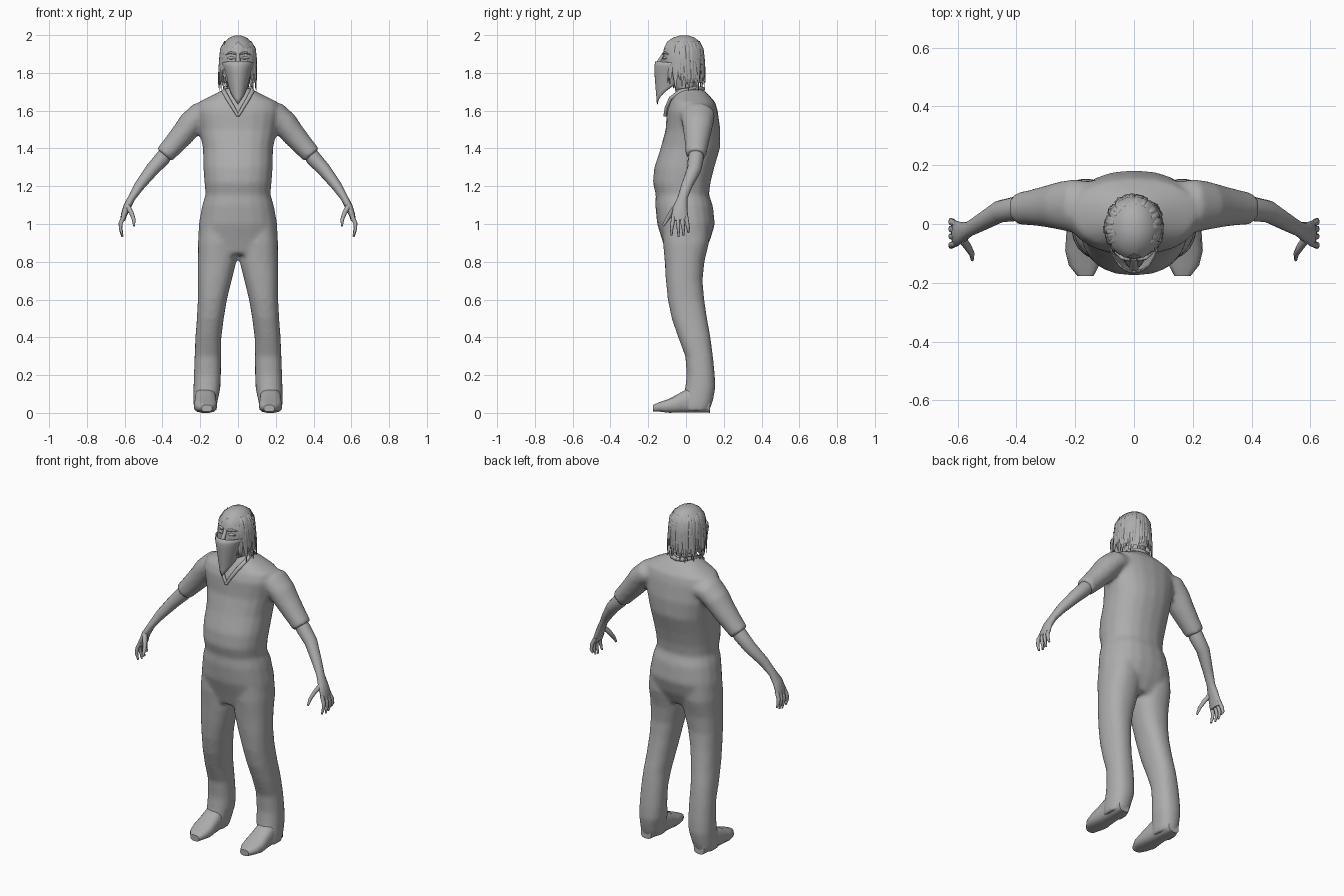
import bpy, bmesh, math, random
from mathutils import Vector

random.seed(4)
GREY = bpy.data.materials.new("plain_grey")
GREY.diffuse_color = (0.42, 0.42, 0.42, 1)


def finish(bm, name, angle=50):
    bmesh.ops.recalc_face_normals(bm, faces=bm.faces)
    me = bpy.data.meshes.new(name)
    bm.to_mesh(me)
    bm.free()
    me.materials.append(GREY)
    ob = bpy.data.objects.new(name, me)
    bpy.context.collection.objects.link(ob)
    bpy.ops.object.select_all(action='DESELECT')
    ob.select_set(True)
    bpy.context.view_layer.objects.active = ob
    bpy.ops.object.shade_smooth_by_angle(angle=math.radians(angle))
    return ob


def ring(c, u, v, n=16, p=2.0):
    """Superellipse around c with half axes u and v."""
    pts = []
    for i in range(n):
        a = 2 * math.pi * i / n
        ca, sa = math.cos(a), math.sin(a)
        pts.append(Vector(c) + Vector(u) * math.copysign(abs(ca) ** (2 / p), ca)
                   + Vector(v) * math.copysign(abs(sa) ** (2 / p), sa))
    return pts


def loft(bm, rings):
    rows = [[bm.verts.new(q) for q in r] for r in rings]
    n = len(rows[0])
    for a, b in zip(rows, rows[1:]):
        for i in range(n):
            bm.faces.new((a[i], a[(i + 1) % n], b[(i + 1) % n], b[i]))
    bm.faces.new(rows[0])
    bm.faces.new(rows[-1])


def stack(bm, rows, n=20, p=2.3):
    """Rows of z, x min, x max, y front, y back."""
    loft(bm, [ring(((a + b) / 2, (f + k) / 2, z), ((b - a) / 2, 0, 0), (0, (k - f) / 2, 0), n, p)
              for z, a, b, f, k in rows])


def limb(bm, pts, s=1, n=12):
    """Rows of x, y, z, radius in the xz plane, radius along y."""
    P = [Vector((s * q[0], q[1], q[2])) for q in pts]
    rs = []
    for i, q in enumerate(pts):
        t = P[min(i + 1, len(P) - 1)] - P[max(i - 1, 0)]
        u = Vector((t.z, 0, -t.x)).normalized()
        v = t.normalized().cross(u)
        rs.append(ring(P[i], u * q[3], v * q[4], n))
    loft(bm, rs)


# Shirt, trousers and sleeves fused into one smooth body
bm = bmesh.new()
torso = [(1.72, .065, -.05, .08), (1.69, .12, -.06, .115), (1.645, .21, -.085, .155),
         (1.6, .225, -.102, .168), (1.5, .205, -.108, .182), (1.4, .186, -.135, .18),
         (1.3, .184, -.168, .15), (1.22, .178, -.176, .13), (1.155, .172, -.16, .122),
         (1.1, .19, -.163, .142), (1.0, .208, -.153, .153), (.92, .212, -.128, .13),
         (.84, .2, -.105, .09)]
stack(bm, [(z, -w, w, f, k) for z, w, f, k in torso])
leg = [(1.0, .03, .2, -.12, .12), (.9, .004, .213, -.122, .122), (.8, .008, .213, -.113, .098),
       (.7, .034, .213, -.107, .088), (.6, .058, .213, -.097, .097), (.5, .075, .218, -.076, .112),
       (.4, .088, .226, -.042, .13), (.3, .09, .23, -.004, .143), (.2, .09, .234, .003, .153),
       (.13, .093, .236, -.005, .156), (.06, .108, .236, -.02, .142), (.012, .116, .234, -.02, .125)]
sleeve = [(.12, .06, 1.585, .05, .08), (.205, .062, 1.575, .07, .092), (.25, .062, 1.53, .069, .083),
          (.29, .06, 1.478, .064, .073), (.345, .056, 1.415, .057, .062), (.392, .052, 1.363, .052, .055)]
for s in (1, -1):
    stack(bm, [(z, min(s * a, s * b), max(s * a, s * b), f, k) for z, a, b, f, k in leg])
    limb(bm, sleeve, s, 16)
body = finish(bm, "shirt_and_trousers", 60)
m = body.modifiers.new("fuse", 'REMESH')
m.mode = 'VOXEL'
m.voxel_size = .012
m.use_smooth_shade = True
m = body.modifiers.new("soften", 'SMOOTH')
m.factor, m.iterations = .5, 6

for s, side in ((1, "left"), (-1, "right")):
    # Shoe, lofted from heel to toe: y, centre x, half width, top z
    bm = bmesh.new()
    shoe = [(.128, .176, .035, .07), (.1, .175, .05, .13), (.02, .172, .056, .135),
            (-.03, .172, .058, .108), (-.09, .172, .062, .075), (-.14, .17, .052, .052),
            (-.176, .165, .028, .036)]
    loft(bm, [ring((s * x, y, h / 2 + (.006 if y < -.13 else 0)), (w, 0, 0), (0, 0, h / 2), 14, 2.8)
              for y, x, w, h in shoe])
    finish(bm, side + "_shoe")
    # Bare forearm and palm
    bm = bmesh.new()
    limb(bm, [(.36, .055, 1.405, .034, .036), (.4, .052, 1.347, .041, .042),
              (.455, .043, 1.288, .036, .038), (.52, .005, 1.205, .028, .03),
              (.562, -.018, 1.14, .02, .026), (.588, -.03, 1.09, .02, .037),
              (.605, -.033, 1.045, .016, .044), (.61, -.033, 1.018, .012, .042)], s)
    # Fingers and thumb
    for y0, y1, tip in ((.0, .012, .955), (-.022, -.014, .938), (-.044, -.04, .932), (-.066, -.076, .94)):
        limb(bm, [(.603, y0, 1.045, .011, .011), (.621, (y0 + y1) / 2, 1.005, .011, .011),
                  (.622, y1, .975, .009, .009), (.612, y1, tip, .005, .005)], s, 8)
    limb(bm, [(.585, -.05, 1.095, .014, .016), (.565, -.078, 1.06, .012, .014),
              (.552, -.1, 1.025, .01, .011), (.55, -.122, .99, .005, .006)], s, 8)
    finish(bm, side + "_forearm_and_hand", 70)

# Neck and head
bm = bmesh.new()
stack(bm, [(1.64, -.06, .06, -.06, .06), (1.72, -.056, .056, -.055, .06), (1.745, -.06, .06, -.105, .06),
           (1.78, -.07, .07, -.125, .07), (1.84, -.078, .078, -.13, .08), (1.885, -.08, .08, -.122, .083),
           (1.93, -.076, .076, -.117, .08), (1.965, -.06, .06, -.09, .062), (1.985, -.03, .03, -.05, .03)], 20, 2.1)
finish(bm, "head", 70)
# Nose bridge, brows and closed eyelids
bm = bmesh.new()
limb(bm, [(0, -.118, 1.9, .01, .008), (0, -.14, 1.865, .013, .01), (0, -.155, 1.83, .016, .014)], 1, 8)
for s in (1, -1):
    limb(bm, [(.014, -.119, 1.902, .006, .008), (.04, -.114, 1.908, .006, .008),
              (.064, -.094, 1.898, .003, .005)], s, 8)
    limb(bm, [(.018, -.12, 1.878, .005, .006), (.037, -.114, 1.88, .009, .009),
              (.056, -.1, 1.877, .004, .005)], s, 8)
finish(bm, "face_features", 70)

# Face scarf: a curved cloth with a pointed lower edge
bm = bmesh.new()
NU, NV = 16, 8
grid = []
for j in range(NV + 1):
    v, row = j / NV, []
    for i in range(NU + 1):
        t = 2 * i / NU - 1
        top, low = 1.862 - .012 * t * t, 1.632 + .105 * abs(t)
        z = top + (low - top) * v
        w = .086 - .036 * v
        a = t * math.pi / 2
        front = -.172 + .018 * v + .01 * max(0, .15 - v) / .15
        row.append(bm.verts.new((w * math.sin(a), front + (.115 - .02 * v) * (1 - math.cos(a)), z)))
    grid.append(row)
for j in range(NV):
    for i in range(NU):
        bm.faces.new((grid[j][i], grid[j][i + 1], grid[j + 1][i + 1], grid[j + 1][i]))
scarf = finish(bm, "face_scarf")
scarf.modifiers.new("cloth", 'SOLIDIFY').thickness = .004

# Shirt collar with a V neck
bm = bmesh.new()
for s in (1, -1):
    limb(bm, [(0, -.112, 1.572, .008, .008), (.025, -.104, 1.615, .01, .009), (.055, -.082, 1.665, .011, .01),
              (.075, -.03, 1.703, .012, .012), (.07, .04, 1.718, .012, .012), (.035, .08, 1.716, .012, .012),
              (-.005, .09, 1.714, .012, .012)], s, 8)
finish(bm, "collar", 60)

# Hair cap, open around the face: z, half width, front y, back y, half opening angle
bm = bmesh.new()
cap = [(1.75, .087, -.1, .092, 95), (1.8, .092, -.11, .094, 85), (1.86, .094, -.12, .096, 68),
       (1.9, .093, -.124, .095, 52), (1.935, .087, -.122, .09, 20), (1.965, .07, -.1, .074, 0),
       (1.987, .045, -.068, .044, 0), (1.997, .018, -.035, .015, 0)]
rows = []
for z, w, f, k, o in cap:
    row = []
    for i in range(25):
        a = math.radians(-90 + o + (360 - 2 * o) * i / 24)
        row.append(bm.verts.new((w * math.cos(a), (f + k) / 2 + (k - f) / 2 * math.sin(a), z)))
    rows.append(row)
for a, b in zip(rows, rows[1:]):
    for i in range(24):
        bm.faces.new((a[i], a[i + 1], b[i + 1], b[i]))
bm.faces.new(rows[-1])
bmesh.ops.remove_doubles(bm, verts=bm.verts, dist=.0005)
finish(bm, "hair_cap", 70)

# Loose hair strands hanging over the sides and back
bm = bmesh.new()
for i in range(56):
    deg = -55 + 290 * i / 55 + random.uniform(-3, 3)
    a = math.radians(deg)
    ca, sa = math.cos(a), math.sin(a)
    end = random.uniform(1.7, 1.77) + (.03 if sa < -.6 else 0)
    flare = random.uniform(.99, 1.14)
    start = random.uniform(.6, .8)
    turn = random.uniform(-.06, .06)
    rings = []
    for k, (rad, z, r) in enumerate(((start, 1.968, .004), (.98, 1.93, .007), (1.04, 1.87, .008),
                                     (1.03 * (1 + flare) / 2, 1.8, .007), (flare, end, .0015))):
        b = a + turn * k
        c = (.093 * rad * math.cos(b), -.012 + .104 * rad * math.sin(b), z)
        rings.append(ring(c, (-math.sin(b) * r * 1.3, math.cos(b) * r * 1.3, 0),
                          (math.cos(b) * r * .5, math.sin(b) * r * .5, 0), 6))
    loft(bm, rings)
finish(bm, "hair_strands", 70)
